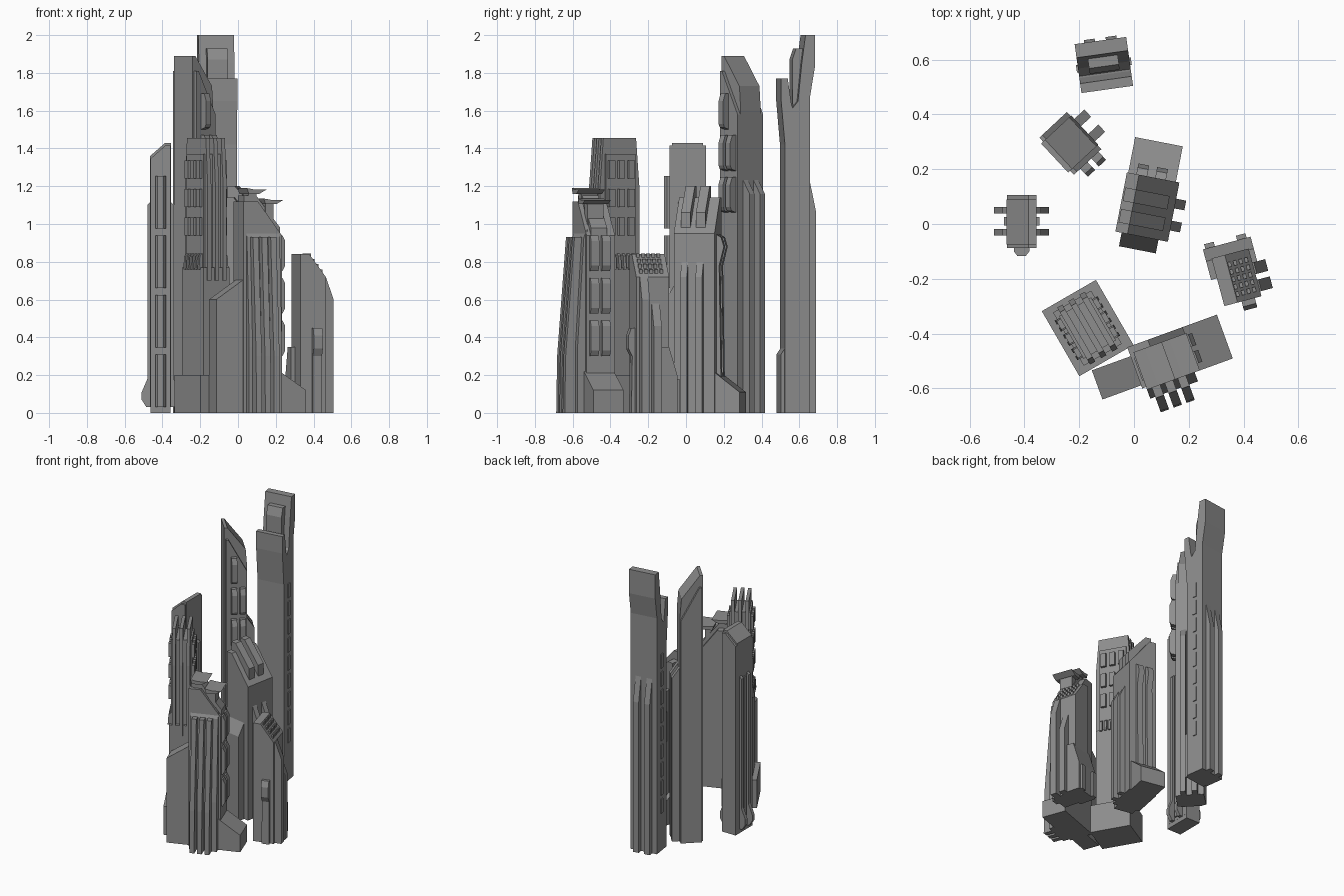
import bpy, bmesh, math
from mathutils import Vector

frame = (0, 0, 0)  # current tower: x, y, rotation in degrees
dark = bpy.data.materials.new("dark_grey")
dark.diffuse_color = (0.27, 0.27, 0.27, 1)


def prism(name, axis, a, b, pts):
    """Closed solid: a profile swept from a to b along an axis of the current tower frame."""
    bm = bmesh.new()
    place = {'x': lambda p, t: (t, p[0], p[1]), 'y': lambda p, t: (p[0], t, p[1]),
             'z': lambda p, t: (p[0], p[1], t)}[axis]
    ends = [[bm.verts.new(place(p, t)) for p in pts] for t in (a, b)]
    for loop in ends:
        bm.faces.new(loop)
    for i in range(len(pts)):
        j = (i + 1) % len(pts)
        bm.faces.new([ends[0][i], ends[0][j], ends[1][j], ends[1][i]])
    bmesh.ops.recalc_face_normals(bm, faces=bm.faces)
    me = bpy.data.meshes.new(name)
    bm.to_mesh(me)
    bm.free()
    me.materials.append(dark)
    ob = bpy.data.objects.new(name, me)
    ob.location = (frame[0], frame[1], 0)
    ob.rotation_euler.z = math.radians(frame[2])
    bpy.context.collection.objects.link(ob)
    return ob


def box(name, x0, x1, y0, y1, z0, z1):
    return prism(name, 'z', z0, z1, [(x0, y0), (x1, y0), (x1, y1), (x0, y1)])


# Tall back tower: two flaring slabs, middle panel, rear fins, side windows
frame = (-0.11, 0.58, 8)
prism('back_tower_rear_slab', 'x', -0.095, 0.095,
      [(-0.04, 0), (0.065, 0), (0.065, 1.68), (0.09, 1.83), (0.09, 2.0),
       (0.04, 2.0), (0.02, 1.85), (0.0, 1.65), (-0.04, 1.6)])
prism('back_tower_front_slab', 'x', -0.095, 0.095,
      [(-0.07, 0), (0, 0), (0, 1.55), (-0.035, 1.63), (-0.055, 1.77), (-0.09, 1.77),
       (-0.09, 1.65), (-0.07, 1.42)])
prism('back_tower_middle_panel', 'x', -0.055, 0.055,
      [(-0.02, 1.5), (0.03, 1.5), (0.03, 1.93), (-0.005, 1.93), (-0.025, 1.87), (-0.025, 1.75)])
prism('back_tower_foot', 'x', -0.085, 0.085, [(-0.09, 0), (-0.06, 0), (-0.06, 0.34), (-0.07, 0.34), (-0.09, 0.31)])
for x in (-0.04, 0.04):
    prism('back_tower_rear_fin', 'x', x - 0.02, x + 0.02,
          [(0.06, 0), (0.1, 0), (0.1, 1.07), (0.065, 1.24), (0.06, 1.24)])
for i in range(9):
    for s in (-1, 1):
        box('back_tower_window', s * 0.096 - 0.005, s * 0.096 + 0.005, -0.014, 0.014, 0.27 + i * 0.129, 0.37 + i * 0.129)

# Diagonal tower with sloped roof
frame = (-0.24, 0.29, 43)
prism('diagonal_tower_core', 'y', -0.075, 0.07,
      [(-0.07, 0), (0.08, 0), (0.08, 1.6), (0.07, 1.73), (-0.05, 1.89), (-0.07, 1.89)])
prism('diagonal_tower_side_layer', 'y', -0.095, 0.09,
      [(-0.06, 0), (0.077, 0), (0.077, 1.58), (-0.045, 1.81), (-0.06, 1.81)])
for y in (-0.04, 0.035):
    prism('diagonal_tower_end_fin', 'y', y - 0.018, y + 0.018,
          [(0.07, 0), (0.13, 0), (0.13, 1.16), (0.075, 1.24)])
for x, z in ((-0.01, 1.5), (-0.01, 1.28), (0.045, 1.28), (-0.01, 1.06), (0.045, 1.06)):
    prism('diagonal_tower_window', 'x', x - 0.018, x + 0.018,
          [(-0.09, z), (-0.125, z + 0.01), (-0.135, z + 0.03), (-0.135, z + 0.15), (-0.12, z + 0.19), (-0.09, z + 0.19)])

# Slim left tower with bulging side fins
frame = (-0.41, 0, 0)
slim = [(-0.055, 0.03), (0.055, 0.03), (0.055, 1.43), (0.025, 1.43), (-0.055, 1.36)]
prism('slim_tower_core', 'y', -0.075, 0.09, slim)
prism('slim_tower_shell', 'y', -0.088, 0.105, [(x * 0.98, z - 0.015 if z > 1 else 0) for x, z in slim])
for s in (-1, 1):
    for y in (-0.03, 0.05):
        prism('slim_tower_fin', 'y', y - 0.012, y + 0.012,
              [(s * x, z) for x, z in ((0.05, 0.03), (0.075, 0.03), (0.1, 0.07), (0.1, 0.11),
                                       (0.07, 0.18), (0.07, 1.1), (0.05, 1.12))])
    box('slim_tower_side_rib', min(0, s * 0.065), max(0, s * 0.065), -0.005, 0.025, 0.05, 1.1)
for i in range(4):
    z = 0.03 + i * 0.315
    prism('slim_tower_front_window', 'z', z, z + 0.28,
          [(-0.028, -0.085), (-0.028, -0.1), (-0.015, -0.117), (0.015, -0.117), (0.028, -0.1), (0.028, -0.085)])

# Central tower: sloped roof bars, front buttress, rear ramp
frame = (0.06, 0.08, -11)
prism('centre_tower_body', 'y', -0.13, 0.09,
      [(-0.105, 0), (0.09, 0), (0.09, 0.95), (-0.06, 1.14), (-0.105, 1.14)])
for y in (-0.07, 0.01):
    prism('centre_tower_roof_bar', 'y', y - 0.025, y + 0.025,
          [(-0.1, 1.1), (-0.1, 1.2), (-0.06, 1.2), (0.065, 1.06), (0.065, 0.94)])
prism('centre_tower_buttress', 'x', -0.082, 0.055, [(-0.12, 0), (-0.18, 0), (-0.18, 0.6), (-0.12, 0.7)])
prism('centre_tower_rear_ramp', 'x', -0.1, 0.077, [(0.08, 0), (0.222, 0), (0.222, 0.11), (0.08, 0.22)])
for x in (-0.05, 0.02):
    prism('centre_tower_rear_hook', 'x', x - 0.02, x + 0.02,
          [(0.08, 0.15), (0.115, 0.15), (0.105, 0.78), (0.13, 0.88), (0.115, 0.93), (0.08, 0.95)])
for y in (-0.07, 0.012):
    prism('centre_tower_side_fin', 'y', y - 0.018, y + 0.018,
          [(0.08, 0), (0.127, 0), (0.127, 0.72), (0.09, 0.8), (0.08, 0.8)])

# Short right tower with gridded slope
frame = (0.37, -0.18, 15)
prism('short_tower_body', 'y', -0.105, 0.075,
      [(-0.07, 0), (0.07, 0), (0.07, 0.72), (-0.02, 0.84), (-0.07, 0.84)])
prism('short_tower_rear_step', 'x', -0.092, 0.088, [(0, 0), (0.115, 0), (0.115, 0.2), (0.07, 0.35), (0, 0.35)])
for x in (-0.065, 0.055):
    box('short_tower_rear_rib', x - 0.018, x + 0.018, 0.05, 0.132, 0, 0.18)
for i in range(4):
    for j in range(5):
        x, y, z = -0.012 + i * 0.021, -0.075 + j * 0.028, 0.835 - i * 0.029
        box('short_tower_roof_block', x - 0.006, x + 0.006, y - 0.009, y + 0.009, z - 0.03, z + 0.01)
for y, top in ((-0.065, 0.72), (0.0, 0.58)):
    prism('short_tower_side_fin', 'y', y - 0.022, y + 0.022,
          [(0.06, 0), (0.118, 0), (0.118, top - 0.12), (0.075, top), (0.06, top)])
prism('short_tower_front_hook', 'x', -0.005, 0.045,
      [(-0.1, 0), (-0.125, 0), (-0.12, 0.3), (-0.14, 0.34), (-0.14, 0.41), (-0.125, 0.45), (-0.1, 0.45)])

# Finned front left tower: base block, waist, body, vertical slabs, windows
frame = (-0.17, -0.38, 30)
box('finned_tower_base', -0.113, 0.115, -0.137, 0.137, 0, 0.2)
box('finned_tower_waist', -0.08, 0.08, -0.112, 0.112, 0.18, 0.77)
box('finned_tower_body', -0.068, 0.068, -0.09, 0.09, 0.7, 1.37)
for x in (-0.047, 0, 0.047):
    prism('finned_tower_slab', 'x', x - 0.011, x + 0.011,
          [(-0.12, 0.7), (0.12, 0.7), (0.12, 1.2), (0.1, 1.455), (-0.1, 1.455), (-0.12, 1.2)])
for s in (-1, 1):
    for y in (-0.06, 0, 0.06):
        for z in (0.94, 1.09, 1.24):
            box('finned_tower_window', s * 0.072 - 0.013, s * 0.072 + 0.013, y - 0.018, y + 0.018, z, z + 0.095)
    for i in range(6):
        y = -0.075 + i * 0.03
        prism('finned_tower_vent', 'y', y - 0.008, y + 0.008,
              [(s * 0.05, 0.76), (s * 0.09, 0.76), (s * 0.085, 0.83), (s * 0.05, 0.86)])

# Wide front tower: wings, tapered fins, windows, landing plates
frame = (0.1, -0.5, 20)
prism('wide_tower_body', 'y', -0.07, 0.09,
      [(-0.1, 0), (0.115, 0), (0.115, 0.94), (-0.02, 1.12), (-0.1, 1.12)])
prism('wide_tower_top', 'y', -0.045, 0.045,
      [(-0.09, 1.0), (0.115, 0.9), (0.115, 0.98), (-0.02, 1.15), (-0.09, 1.15)])
prism('wide_tower_left_wing', 'y', -0.058, 0.055, [(-0.25, 0), (-0.09, 0), (-0.09, 0.71), (-0.25, 0.6)])
prism('wide_tower_right_ramp', 'y', -0.08, 0.09, [(0.1, 0), (0.248, 0), (0.248, 0.12), (0.1, 0.22)])
prism('wide_tower_front_panel', 'x', -0.085, 0.1, [(-0.06, 0), (-0.115, 0), (-0.115, 0.35), (-0.08, 0.93), (-0.06, 0.97)])
for x in (-0.05, 0, 0.05):
    prism('wide_tower_fin', 'x', x - 0.016, x + 0.016,
          [(-0.06, 0), (-0.175, 0), (-0.17, 0.3), (-0.12, 0.93), (-0.06, 0.93)])
for y in (-0.03, 0.035):
    for z in (0.3, 0.525, 0.75):
        prism('wide_tower_window', 'y', y - 0.023, y + 0.023,
              [(0.1, z), (0.125, z), (0.14, z + 0.03), (0.14, z + 0.16), (0.125, z + 0.19), (0.1, z + 0.19)])
for x, z in ((-0.04, 1.17), (0.055, 1.115)):
    box('landing_plate_stem', x - 0.025, x + 0.02, -0.05, 0.04, z - 0.12, z)
    prism('landing_plate', 'y', -0.08, 0.065,
          [(x - 0.045, z + 0.02), (x - 0.035, z - 0.01), (x + 0.025, z - 0.01), (x + 0.065, z + 0.012), (x, z + 0.012)])
